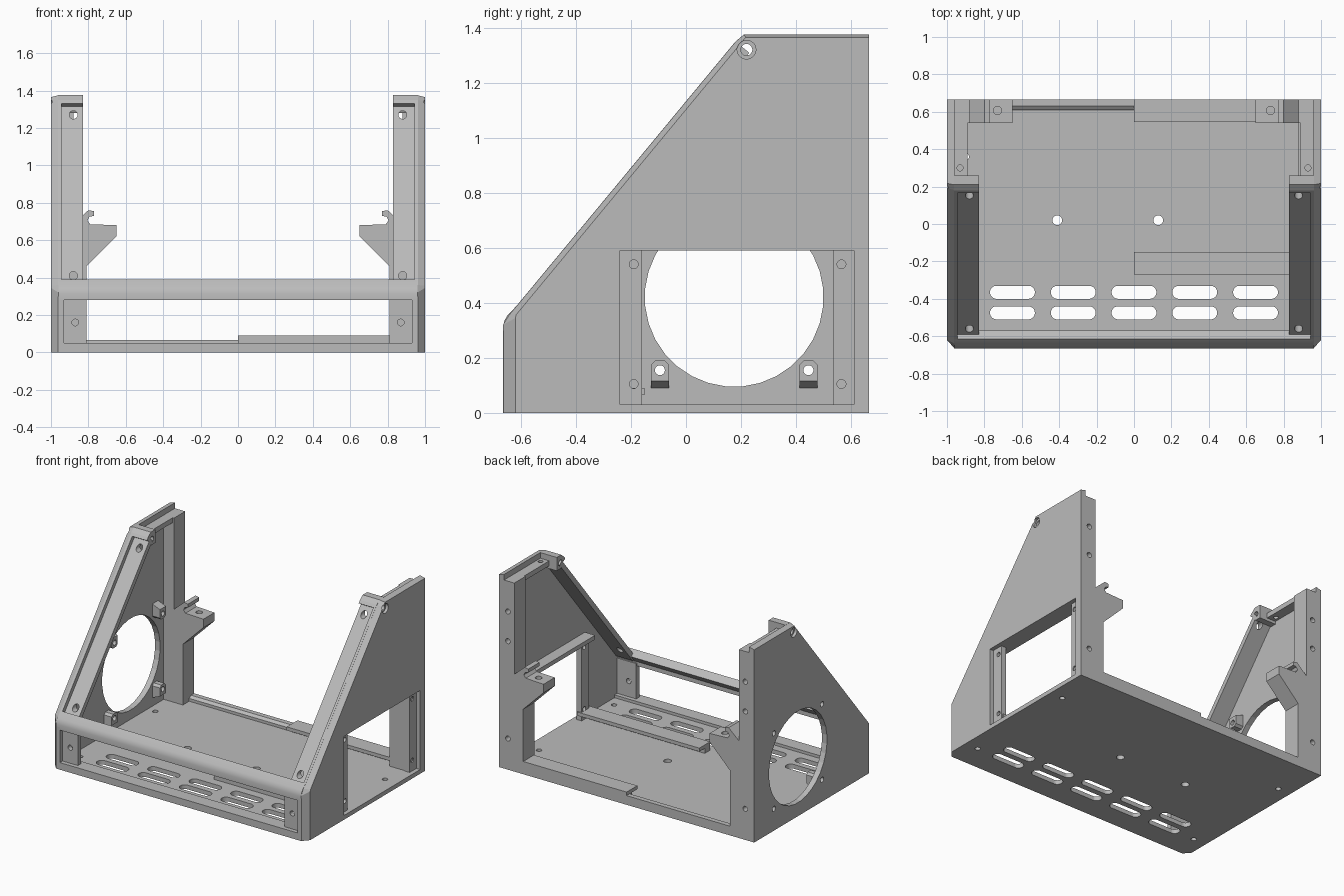
import bpy, bmesh, math
from mathutils import Vector

old = bpy.data.objects.get("Cube")
if old:
    bpy.data.objects.remove(old, do_unlink=True)

grey = bpy.data.materials.new("plain grey")
grey.use_nodes = True
grey.diffuse_color = (0.5, 0.5, 0.5, 1)
grey.node_tree.nodes["Principled BSDF"].inputs["Base Color"].default_value = (0.5, 0.5, 0.5, 1)


def place(axis, a, b, t):
    """Profile point (a, b) at depth t along the axis."""
    return {"x": (t, a, b), "y": (a, t, b), "z": (a, b, t)}[axis]


def loft(name, axis, sections):
    """Solid through equal-length profiles, each given as (depth, points)."""
    bm = bmesh.new()
    rings = [[bm.verts.new(place(axis, a, b, t)) for a, b in pts] for t, pts in sections]
    bm.faces.new(rings[0])
    bm.faces.new(rings[-1])
    n = len(rings[0])
    for r, q in zip(rings, rings[1:]):
        for i in range(n):
            j = (i + 1) % n
            bm.faces.new((r[i], r[j], q[j], q[i]))
    bmesh.ops.recalc_face_normals(bm, faces=bm.faces)
    mesh = bpy.data.meshes.new(name)
    bm.to_mesh(mesh)
    bm.free()
    mesh.materials.append(grey)
    ob = bpy.data.objects.new(name, mesh)
    bpy.context.collection.objects.link(ob)
    return ob


def prism(name, axis, pts, lo, hi):
    return loft(name, axis, [(lo, pts), (hi, pts)])


def box(name, x, y, z):
    return prism(name, "z", [(x[0], y[0]), (x[1], y[0]), (x[1], y[1]), (x[0], y[1])], *z)


def stadium(a, b, r, half=0, n=32):
    pts = []
    for i in range(n):
        ang = 2 * math.pi * (i + 0.5) / n
        shift = half if math.cos(ang) > 0 else -half
        pts.append((a + shift + r * math.cos(ang), b + r * math.sin(ang)))
    return pts


def cut(ob, *cutters):
    bpy.context.view_layer.objects.active = ob
    for c in cutters:
        mod = ob.modifiers.new("cut", "BOOLEAN")
        mod.operation, mod.solver, mod.object = "DIFFERENCE", "EXACT", c
        bpy.ops.object.modifier_apply(modifier=mod.name)
        bpy.data.objects.remove(c, do_unlink=True)


def hole(axis, a, b, r, lo, hi, half=0):
    return prism("cutter", axis, stadium(a, b, r, half), lo, hi)


# Floor with vent slots and screw holes
floor = box("floor", (-0.97, 0.97), (-0.62, 0.665), (0, 0.03))
cut(floor, *[hole("z", x, y, 0.035, -0.1, 0.1, 0.085)
             for x in (-0.65, -0.325, 0, 0.325, 0.65) for y in (-0.365, -0.475)])
cut(floor, *[hole("z", x, 0.02, 0.026, -0.1, 0.1) for x in (-0.41, 0.13)])
cut(floor, *[hole("z", x, y, 0.018, -0.1, 0.1) for x in (-0.9, 0.9) for y in (-0.48, 0.36)])

# Front sill, rounded front beam and rear lip
box("front_sill", (-0.96, 0.96), (-0.665, -0.57), (0, 0.05))
beam = prism("front_beam", "x", [(-0.665, 0.28), (-0.665, 0.315), (-0.66, 0.335), (-0.65, 0.353),
                                 (-0.615, 0.39), (-0.57, 0.355), (-0.61, 0.31), (-0.61, 0.28)],
             -0.96, 0.96)
prism("rear_lip", "x", [(0.665, 0), (0.665, 0.065), (0.63, 0.065), (0.61, 0.05), (0.61, 0)], -0.9, 0)

# Overhanging rails that hold a board
for name, y0, d, x1 in (("front_rail", -0.27, 1, 0.96), ("rear_rail", 0.665, -1, 0.9)):
    prism(name, "x", [(y0, 0), (y0, 0.09), (y0 + 0.12 * d, 0.09), (y0 + 0.12 * d, 0.065),
                      (y0 + 0.06 * d, 0.065), (y0 + 0.06 * d, 0)], 0, x1)

# Side outline, and its inset copy for the chamfered outer face
outline = [(-0.665, 0), (-0.665, 0.32), (-0.64, 0.36), (0.18, 1.35), (0.21, 1.375),
           (0.665, 1.375), (0.665, 0)]
inset = [(-0.62, 0), (-0.62, 0.345), (-0.617, 0.357), (0.195, 1.338), (0.217, 1.365),
         (0.665, 1.365), (0.665, 0)]
low, high = Vector(outline[2]), Vector(outline[3])
along = (high - low).normalized()
inward = Vector((along.y, -along.x))


def strip(near, far):
    """Band that follows the sloped edge between two depths."""
    return [low + inward * near, high + inward * near, high + inward * far, low + inward * far]


for s, side in ((1, "left"), (-1, "right")):
    def span(lo, hi):
        return sorted((s * lo, s * hi))

    # Side wall with the rod hole at the top
    wall = loft(side + "_wall", "x", [(s * 0.96, outline), (s * 1.0, inset)])
    cut(wall, hole("x", 0.22, 1.32, 0.034, *span(0.98, 1.1)),
        hole("x", 0.22, 1.32, 0.021, *span(0.9, 1.1)))

    # Sloped flange, sunk behind a raised rim
    prism(side + "_slope_rim", "x", strip(0, 0.065), *span(0.945, 0.962))
    flange = prism(side + "_slope_flange", "x", strip(0.03, 0.065), *span(0.83, 0.95))
    for z in (0.41, 1.27):
        y = low.x + (z - low.y) * along.x / along.y + 0.06
        cut(flange, hole("y", s * 0.88, z, 0.022, y - 0.1, y + 0.1))

    # Corner block and top flange
    block = prism(side + "_corner_block", "x",
                  [(0.165, 1.332), (0.18, 1.35), (0.21, 1.375), (0.26, 1.375), (0.26, 1.28),
                   (0.215, 1.28), (0.2, 1.31)], *span(0.83, 0.962))
    cut(block, hole("x", 0.22, 1.32, 0.021, *span(0.7, 1.1)))
    top = box(side + "_top_flange", span(0.89, 0.962), (0.25, 0.56), (1.30, 1.335))
    cut(top, hole("z", s * 0.93, 0.3, 0.016, 1.2, 1.4))

    # Rear post with screw holes, wider below
    post = box(side + "_rear_post", span(0.88, 0.962), (0.54, 0.665), (0.01, 1.335))
    cut(post, *[hole("y", s * 0.93, z, 0.018, 0.6, 0.7) for z in (0.22, 0.91, 1.12)])
    box(side + "_rear_post_foot", span(0.81, 0.9), (0.54, 0.665), (0.01, 0.5))

    # Bracket with a hooked top
    bracket = prism(side + "_hook_bracket", "y",
                    [(s * x, z) for x, z in
                     ((0.89, 0.46), (0.81, 0.46), (0.65, 0.62), (0.65, 0.68), (0.79, 0.685),
                      (0.805, 0.705), (0.795, 0.725), (0.77, 0.73), (0.77, 0.755), (0.80, 0.76),
                      (0.89, 0.68))], 0.54, 0.665)
    cut(bracket, hole("z", s * 0.73, 0.607, 0.022, 0.6, 0.8))

    # Front frame and sunken screw plate
    box(side + "_front_frame", span(0.93, 0.962), (-0.665, -0.6), (0, 0.3))
    plate = box(side + "_front_plate", span(0.81, 0.94), (-0.635, -0.6), (0.04, 0.3))
    cut(plate, hole("y", s * 0.87, 0.16, 0.018, -0.7, -0.5))

    if s > 0:
        # Rectangular opening with its ledge and screw strips
        cut(wall, box("cutter", (0.9, 1.1), (-0.24, 0.61), (0.03, 0.59)))
        box("opening_ledge", (0.88, 0.965), (-0.24, 0.61), (0.59, 0.62))
        for name, y0, y1, yh in (("front_strip", -0.24, -0.16, -0.19),
                                 ("rear_strip", 0.535, 0.61, 0.565)):
            bar = box(name, (0.93, 0.97), (y0, y1), (0.02, 0.6))
            cut(bar, *[hole("x", yh, z, 0.016, 0.9, 1.1) for z in (0.105, 0.54)])
    else:
        # Round opening with four mounting tabs
        cut(wall, hole("x", 0.175, 0.42, 0.325, -1.1, -0.9))
        for y in (-0.095, 0.445):
            for z, up in ((0.155, 1), (0.69, -1)):
                cut(wall, hole("x", y, z, 0.018, -1.1, -0.9))
                prof = [(y - 0.033, z - 0.04 * up), (y + 0.033, z - 0.04 * up),
                        (y + 0.033, z + 0.02 * up), (y + 0.018, z + 0.035 * up),
                        (y - 0.018, z + 0.035 * up), (y - 0.033, z + 0.02 * up)]
                base = [(a, b - 0.025 * up if i < 2 else b) for i, (a, b) in enumerate(prof)]
                tab = loft("mounting_tab", "x", [(-0.962, base), (-0.90, prof)])
                cut(tab, hole("x", y, z, 0.018, -1.1, -0.8))

# Smooth rounds, keep sharp edges
bpy.ops.object.select_all(action="DESELECT")
beam.select_set(True)
bpy.context.view_layer.objects.active = beam
bpy.ops.object.shade_smooth_by_angle(angle=math.radians(32))
